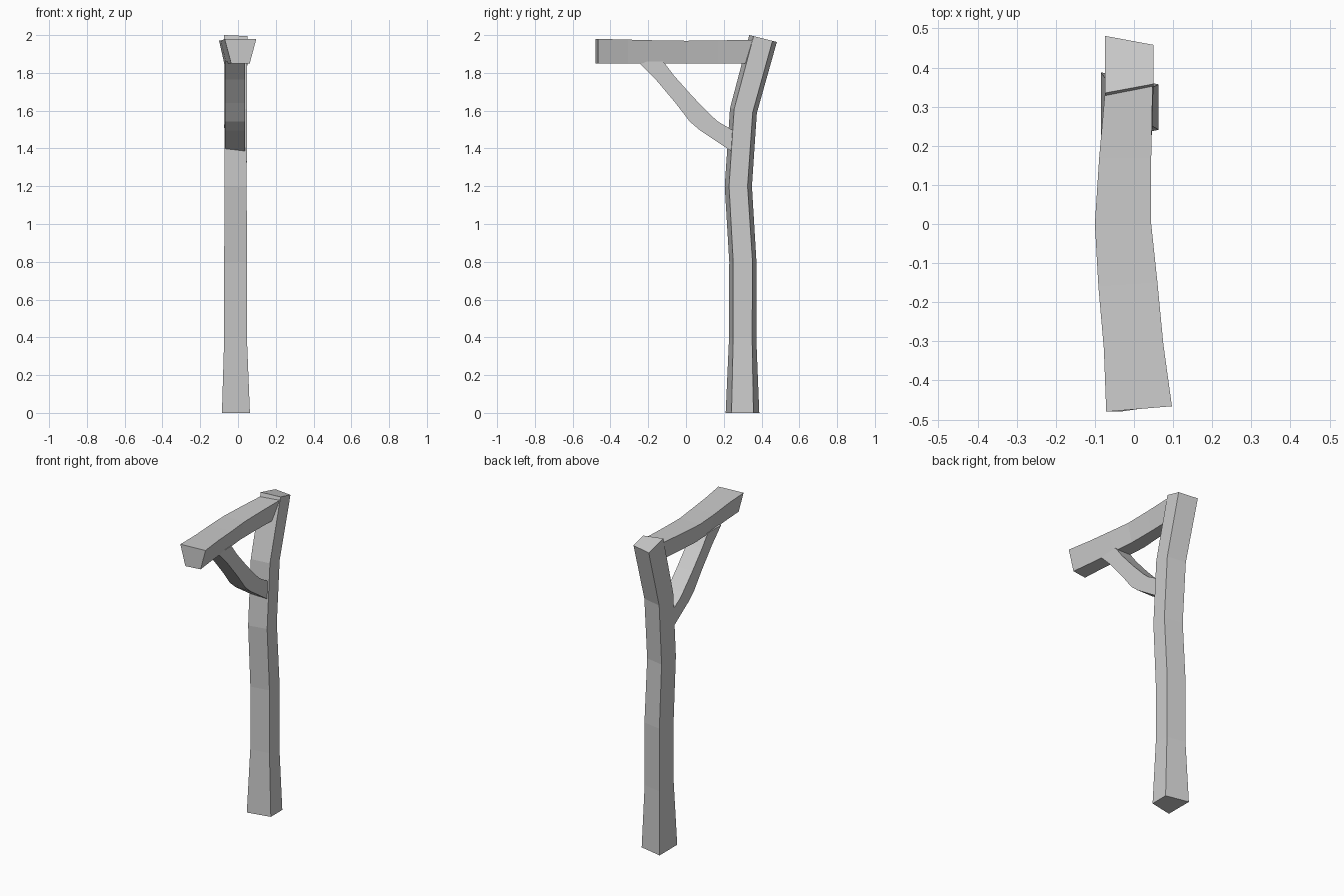
import bpy, bmesh


def loft(name, rings):
    """Skin a row of four-cornered sections and cap both ends."""
    bm = bmesh.new()
    rows = [[bm.verts.new(p) for p in ring] for ring in rings]
    for a, b in zip(rows, rows[1:]):
        for i in range(4):
            j = (i + 1) % 4
            bm.faces.new((a[i], a[j], b[j], b[i]))
    bm.faces.new(rows[0])
    bm.faces.new(rows[-1])
    bmesh.ops.recalc_face_normals(bm, faces=bm.faces)
    mesh = bpy.data.meshes.new(name)
    bm.to_mesh(mesh)
    bm.free()
    obj = bpy.data.objects.new(name, mesh)
    bpy.context.collection.objects.link(obj)
    return obj


# Post: tapered section, deeper on the left, bending back toward the top
# (y centre, z, half depth left, half depth right, x left, x right, tilt)
post = [
    (0.299, 0.0, 0.089, 0.058, -0.085, 0.063, 0.0),
    (0.300, 0.4, 0.072, 0.050, -0.073, 0.047, 0.0),
    (0.301, 0.8, 0.072, 0.051, -0.073, 0.047, 0.0),
    (0.277, 1.2, 0.072, 0.049, -0.072, 0.046, 0.0),
    (0.304, 1.6, 0.071, 0.049, -0.073, 0.047, 0.18),
    (0.408, 1.982, 0.073, 0.050, -0.074, 0.050, 0.25),
]
loft("post", [[(xl, y - dl, z + dl * t), (xr, y - dr, z + dr * t),
               (xr, y + dr, z - dr * t), (xl, y + dl, z - dl * t)]
              for y, z, dl, dr, xl, xr, t in post])

# Beam: curved sideways, narrower underneath, flaring at the front end
# (y left, y right, x left, x right, inset of underside, top z)
beam = [
    (-0.48, -0.466, -0.071, 0.097, 0.035, 1.98),
    (-0.32, -0.307, -0.077, 0.075, 0.031, 1.976),
    (-0.16, -0.15, -0.091, 0.060, 0.029, 1.972),
    (0.0, 0.0, -0.100, 0.044, 0.027, 1.970),
    (0.17, 0.17, -0.089, 0.044, 0.027, 1.972),
    (0.36, 0.37, -0.072, 0.048, 0.027, 1.975),
]
loft("beam", [[(xl, yl, z), (xr, yr, z),
               (xr - s, yr, 1.85), (xl + s, yl, 1.85)]
              for yl, yr, xl, xr, s, z in beam])

# Brace: sagging strut from the beam down to the post
# (lower edge y, z, upper edge y, z)
brace = [
    (-0.255, 1.86, -0.12, 1.86),
    (-0.16, 1.765, -0.063, 1.785),
    (-0.055, 1.64, 0.035, 1.675),
    (0.02, 1.542, 0.13, 1.577),
    (0.075, 1.495, 0.17, 1.542),
    (0.24, 1.385, 0.25, 1.495),
]
loft("brace", [[(-0.07, y0, z0), (0.038, y0, z0),
                (0.038, y1, z1), (-0.07, y1, z1)]
               for y0, z0, y1, z1 in brace])
